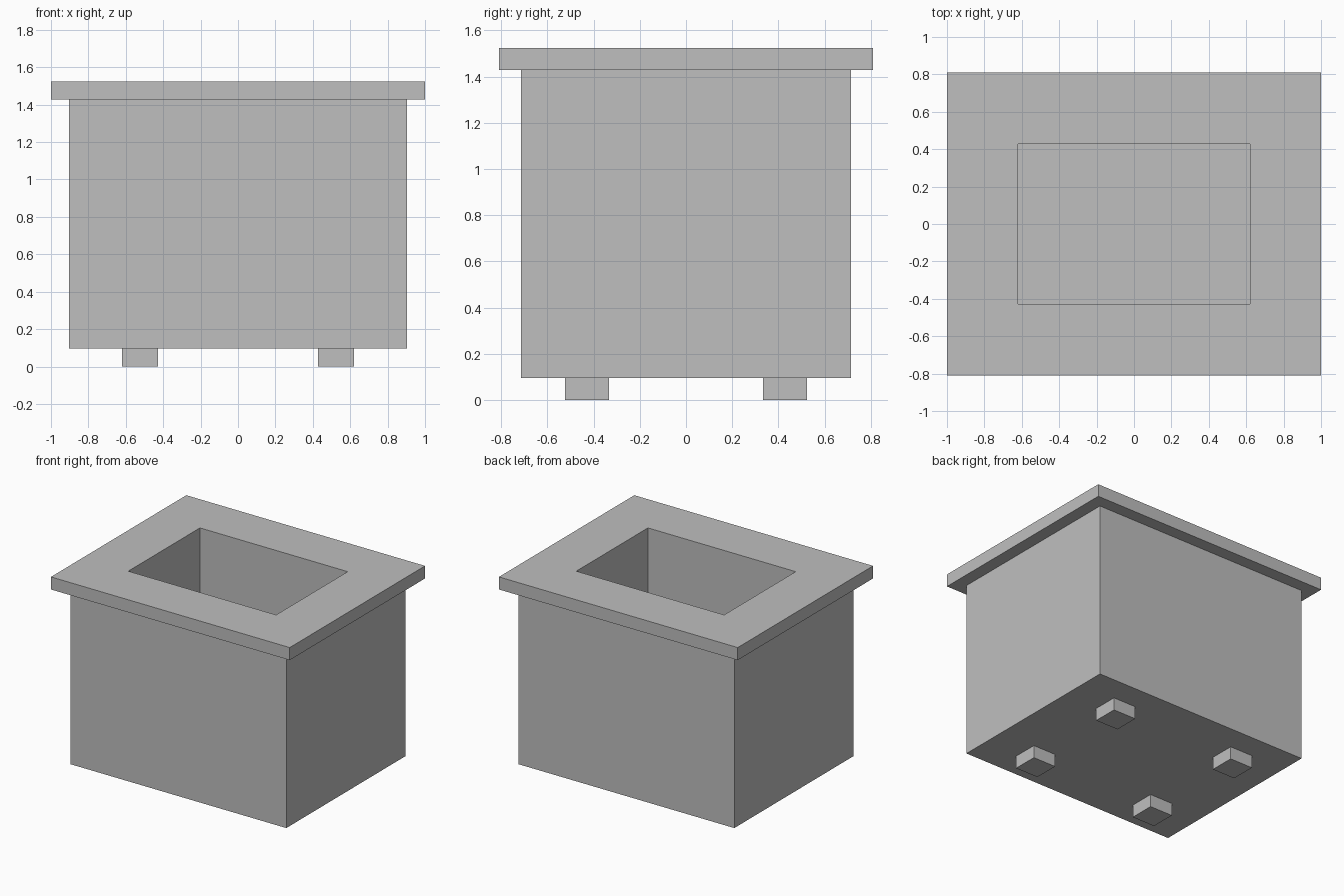
import bpy
import bmesh

# Remove the default cube
cube = bpy.data.objects.get("Cube")
if cube:
    bpy.data.objects.remove(cube, do_unlink=True)

U = 2 / 21  # one module: the rim is 21 modules wide

# Single flat material
grey = bpy.data.materials.new("plain grey")
grey.use_nodes = True
colour = (0.52, 0.52, 0.52, 1)
grey.diffuse_color = colour
grey.node_tree.nodes["Principled BSDF"].inputs["Base Color"].default_value = colour


def loft(name, sections, centre=(0, 0), closed=False):
    """Join rectangles (width, depth, height in modules); cap the ends or close the ring."""
    bm = bmesh.new()
    loops = []
    for w, d, z in sections:
        loops.append([bm.verts.new(((centre[0] + sx * w / 2) * U,
                                    (centre[1] + sy * d / 2) * U, z * U))
                      for sx, sy in ((-1, -1), (1, -1), (1, 1), (-1, 1))])
    pairs = list(zip(loops, loops[1:]))
    if closed:
        pairs.append((loops[-1], loops[0]))
    else:
        bm.faces.new(loops[0])
        bm.faces.new(loops[-1])
    for a, b in pairs:
        for i in range(4):
            j = (i + 1) % 4
            bm.faces.new((a[i], a[j], b[j], b[i]))
    bmesh.ops.recalc_face_normals(bm, faces=bm.faces)
    mesh = bpy.data.meshes.new(name)
    bm.to_mesh(mesh)
    bm.free()
    mesh.materials.append(grey)
    obj = bpy.data.objects.new(name, mesh)
    bpy.context.collection.objects.link(obj)
    return obj


# Thick-walled box, hollow from above
loft("planter_body", [(19, 15, 1), (19, 15, 15), (13, 9, 15), (13, 9, 4)])

# Overhanging rim around the opening
loft("rim", [(13, 9, 15), (21, 17, 15), (21, 17, 16), (13, 9, 16)], closed=True)

# Four square feet
for side, sx in (("left", 1), ("right", -1)):
    for end, sy in (("front", -1), ("back", 1)):
        loft(f"{end}_{side}_foot", [(2, 2, 0), (2, 2, 1)], (sx * 5.5, sy * 4.5))
